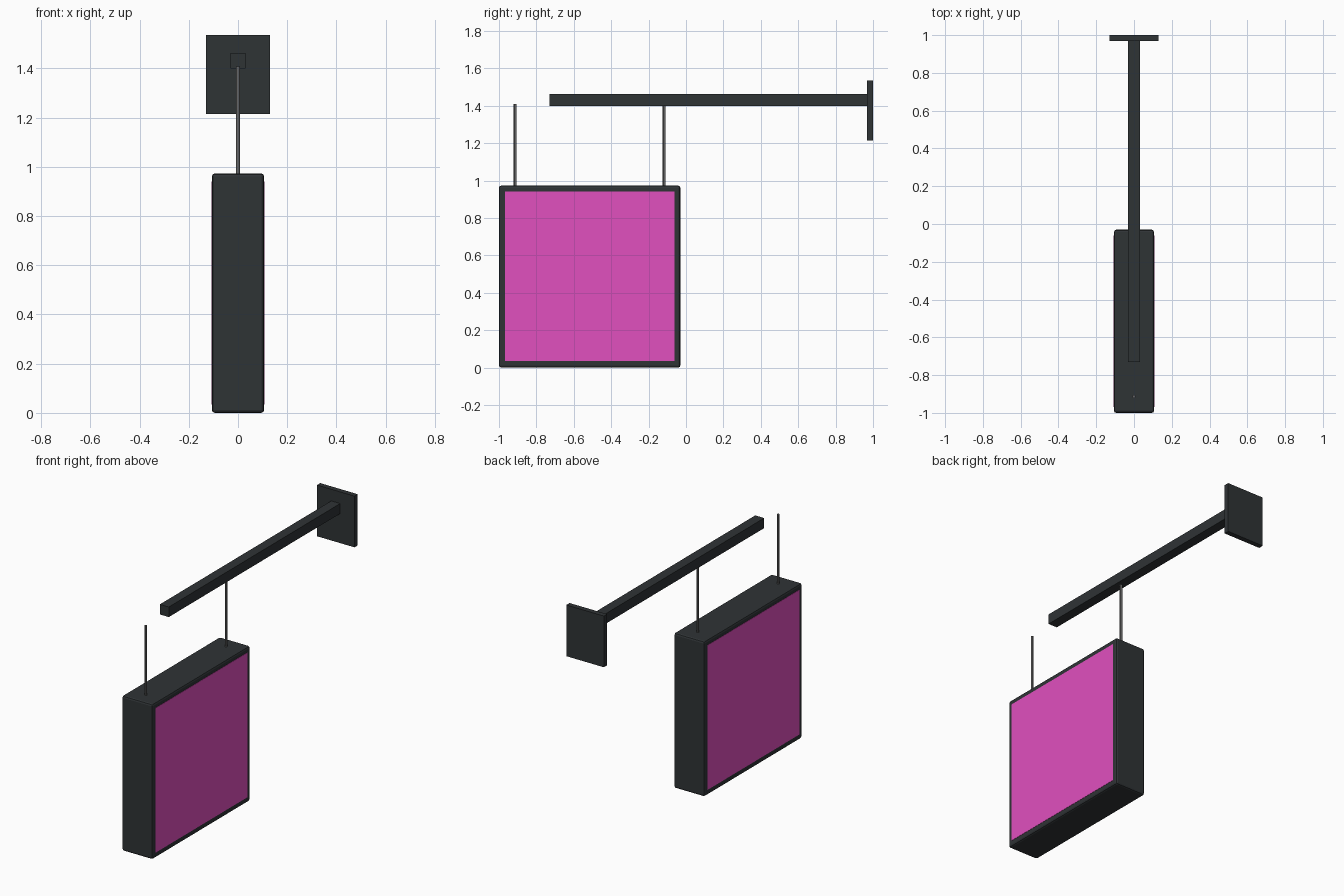
import bpy

if "Cube" in bpy.data.objects:
    bpy.data.objects.remove(bpy.data.objects["Cube"])


def material(name, rgb):
    m = bpy.data.materials.new(name)
    m.diffuse_color = (*rgb, 1)
    m.use_nodes = True
    m.node_tree.nodes["Principled BSDF"].inputs["Base Color"].default_value = m.diffuse_color
    return m


DARK = material("dark_metal", (0.028, 0.033, 0.036))
STEEL = material("steel", (0.13, 0.13, 0.13))
PINK = material("pink_panel", (0.75, 0.08, 0.52))


def box(name, lo, hi, mat, bevel=0, segments=2):
    """Axis-aligned box between two corners, optionally with rounded edges."""
    centre = [(a + b) / 2 for a, b in zip(lo, hi)]
    bpy.ops.mesh.primitive_cube_add(size=1, location=centre)
    ob = bpy.context.object
    ob.name = name
    ob.scale = [b - a for a, b in zip(lo, hi)]
    bpy.ops.object.transform_apply(location=False, rotation=False, scale=True)
    ob.data.materials.append(mat)
    if bevel:
        mod = ob.modifiers.new("bevel", "BEVEL")
        mod.width = bevel
        mod.segments = segments
    return ob


# Wall plate and the square arm reaching out from it
box("wall_plate", (-0.13, 0.968, 1.214), (0.13, 1.0, 1.535), DARK)
box("support_arm", (-0.031, -0.73, 1.399), (0.031, 0.97, 1.462), DARK)

# Sign housing with softened edges
SIGN_Y = -0.515
box("sign_housing", (-0.106, -1.0, 0.0), (0.106, -0.03, 0.973), DARK, 0.012)

# Coloured panel on each side, a hair proud of the housing
for side, name in ((1, "right_panel"), (-1, "left_panel")):
    xs = sorted((side * 0.100, side * 0.1075))
    box(name, (xs[0], SIGN_Y - 0.454, 0.034), (xs[1], SIGN_Y + 0.454, 0.941), PINK)

# Two hanging rods
for name, dy in (("front_rod", -0.398), ("back_rod", 0.398)):
    bpy.ops.mesh.primitive_cylinder_add(vertices=12, radius=0.008, depth=0.448,
                                        location=(0, SIGN_Y + dy, 1.184))
    rod = bpy.context.object
    rod.name = name
    rod.data.materials.append(STEEL)
    bpy.ops.object.shade_smooth_by_angle()
